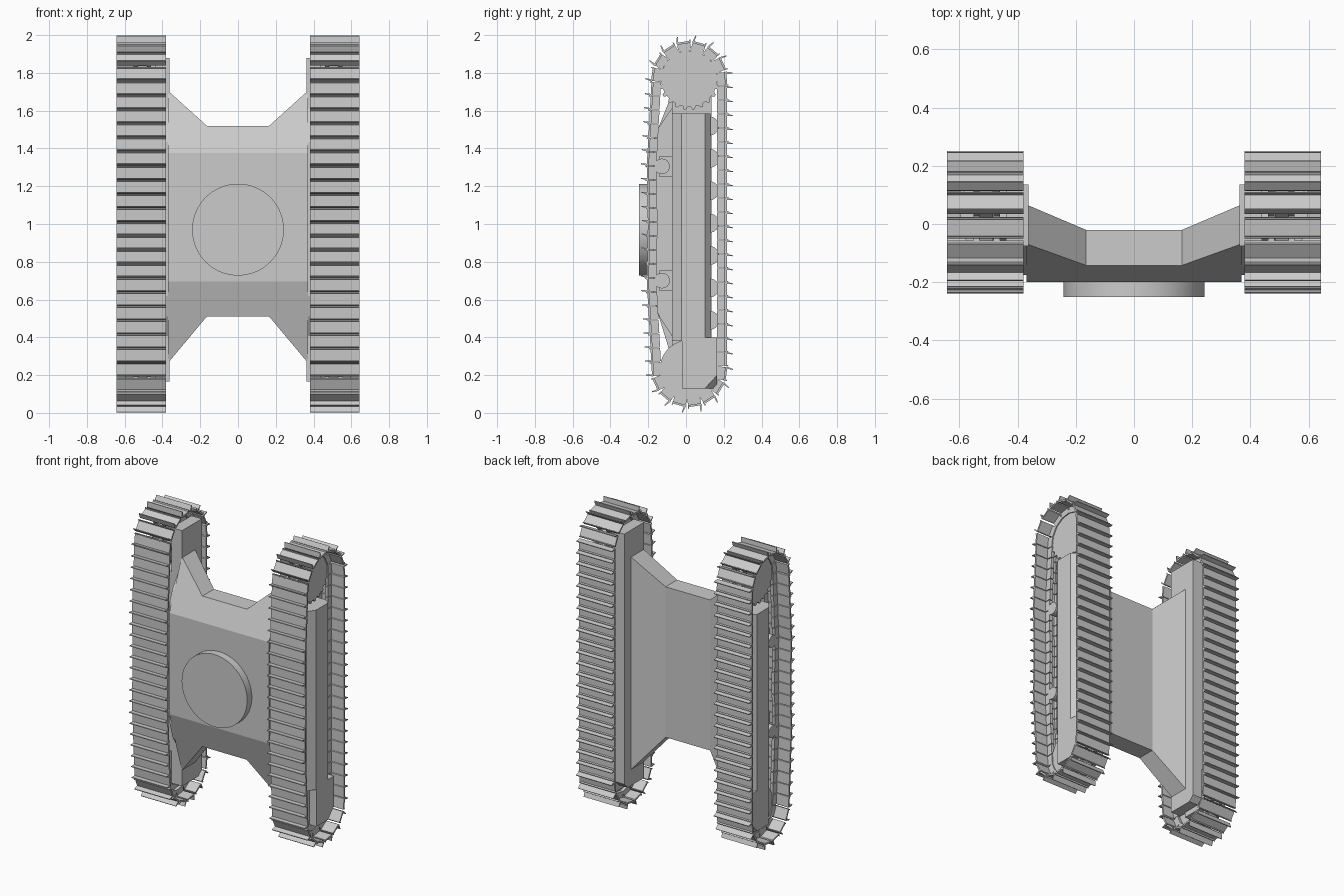
import bpy, bmesh, math
from mathutils import Vector

if "Cube" in bpy.data.objects:
    bpy.data.objects.remove(bpy.data.objects["Cube"])

grey = bpy.data.materials.new("plain grey")
grey.diffuse_color = (0.6, 0.6, 0.6, 1)
grey.use_nodes = True
grey.node_tree.nodes["Principled BSDF"].inputs["Base Color"].default_value = grey.diffuse_color

CY, Z_TOP, Z_BOT = 0.017, 1.768, 0.232   # wheel centres
R_PITCH = 0.172                          # chain pitch radius
SHOES = 56


def finish(name, bm, mirror=True, smooth=False):
    bmesh.ops.recalc_face_normals(bm, faces=bm.faces)
    me = bpy.data.meshes.new(name)
    bm.to_mesh(me)
    bm.free()
    me.materials.append(grey)
    ob = bpy.data.objects.new(name, me)
    bpy.context.collection.objects.link(ob)
    if mirror:
        m = ob.modifiers.new("other side", 'MIRROR')
        m.use_mirror_merge = False
    if smooth:
        bpy.ops.object.select_all(action='DESELECT')
        ob.select_set(True)
        bpy.context.view_layer.objects.active = ob
        bpy.ops.object.shade_smooth_by_angle(angle=math.radians(35))
    return ob


def loft(bm, a, b):
    """Closed solid between two matching outlines."""
    va = [bm.verts.new(p) for p in a]
    vb = [bm.verts.new(p) for p in b]
    bm.faces.new(va)
    bm.faces.new(vb)
    n = len(va)
    for i in range(n):
        j = (i + 1) % n
        bm.faces.new((va[i], va[j], vb[j], vb[i]))


def prism_x(bm, yz, x0, x1):
    loft(bm, [(x0, y, z) for y, z in yz], [(x1, y, z) for y, z in yz])


def prism_z(bm, xy, z0, z1):
    loft(bm, [(x, y, z0) for x, y in xy], [(x, y, z1) for x, y in xy])


def circle(cy, cz, r, n=32):
    return [(cy + r * math.cos(2 * math.pi * i / n),
             cz + r * math.sin(2 * math.pi * i / n)) for i in range(n)]


def box_yz(y0, y1, z0, z1):
    return [(y0, z0), (y1, z0), (y1, z1), (y0, z1)]


# Centre body: sloped front ends, waisted outline, back wings swept rearward
def front_y(z):
    if z > 1.375:
        return -0.2 + (z - 1.375) * 0.4
    if z < 0.695:
        return -0.2 + (0.695 - z) * 0.306
    return -0.2


bm = bmesh.new()
rings = []
for x, zb, zt, back in ((-0.37, 0.265, 1.705, 0.067), (-0.165, 0.51, 1.52, -0.02),
                        (0.165, 0.51, 1.52, -0.02), (0.37, 0.265, 1.705, 0.067)):
    ring = [(x, front_y(z), z) for z in (zb, 0.695, 1.375, zt)]
    ring += [(x, back, zt), (x, back, zb)]
    rings.append([bm.verts.new(p) for p in ring])
for a, b in zip(rings, rings[1:]):
    for i in range(6):
        j = (i + 1) % 6
        bm.faces.new((a[i], a[j], b[j], b[i]))
bm.faces.new(rings[0])
bm.faces.new(rings[-1])
finish("centre_body", bm, mirror=False)

# Slewing ring
bm = bmesh.new()
ring = circle(0, 0.97, 0.243, 64)
loft(bm, [(x, -0.25, z) for x, z in ring], [(x, -0.195, z) for x, z in ring])
finish("slewing_ring", bm, mirror=False, smooth=True)

# Track frame: long inner beam and chamfered outer beam
bm = bmesh.new()
prism_x(bm, [(-0.075, 0.165), (0.1, 0.165), (0.135, 0.2), (0.135, 1.88), (-0.075, 1.88)],
        0.363, 0.44)
finish("inner_beam", bm)
bm = bmesh.new()
prism_z(bm, [(0.43, -0.075), (0.563, -0.075), (0.598, -0.025), (0.598, 0.1),
             (0.565, 0.13), (0.43, 0.13)], 0.38, 1.585)
finish("outer_beam", bm)

# Deep idler end of the frame with one corner cut off
bm = bmesh.new()
prism_x(bm, box_yz(-0.022, 0.165, 0.13, 0.4), 0.43, 0.598)
p = Vector((0.598, 0.1, 0.13))
normal = (Vector((0.598, 0.165, 0.2)) - p).cross(Vector((0.53, 0.165, 0.13)) - p)
if normal.x < 0:
    normal.negate()
cut = bmesh.ops.bisect_plane(bm, geom=bm.verts[:] + bm.edges[:] + bm.faces[:],
                             plane_co=p, plane_no=normal, clear_outer=True)
bmesh.ops.contextual_create(
    bm, geom=[g for g in cut["geom_cut"] if isinstance(g, bmesh.types.BMEdge)])
finish("idler_guard", bm)

# Flange between body and frame
bm = bmesh.new()
prism_x(bm, [(-0.07, 0.4), (-0.142, 0.51), (-0.175, 0.62), (-0.175, 1.435),
             (-0.146, 1.51), (-0.07, 1.62)], 0.366, 0.385)
finish("side_flange", bm)

# Toothed drive sprocket
teeth = 22
outline = []
for i in range(teeth):
    for f, r in ((-0.32, 0.148), (-0.12, 0.164), (0.12, 0.164), (0.32, 0.148)):
        a = 2 * math.pi * (i + f) / teeth
        outline.append((CY + r * math.cos(a), Z_TOP + r * math.sin(a)))
bm = bmesh.new()
prism_x(bm, outline, 0.485, 0.545)
prism_x(bm, circle(CY, Z_TOP, 0.08, 32), 0.43, 0.49)
finish("drive_sprocket", bm)

# Front idler
bm = bmesh.new()
prism_x(bm, circle(CY, Z_BOT, 0.155, 48), 0.48, 0.545)
finish("idler_wheel", bm, smooth=True)

# Lower rollers, upper carrier rollers and their brackets
bm = bmesh.new()
for i in range(7):
    prism_x(bm, circle(0.125, 0.49 + i * 0.1715, 0.05, 24), 0.47, 0.54)
finish("lower_rollers", bm, smooth=True)
bm = bmesh.new()
for z in (0.7, 1.305):
    prism_x(bm, circle(-0.127, z, 0.041, 24), 0.42, 0.555)
finish("carrier_rollers", bm, smooth=True)
bm = bmesh.new()
for z in (0.7, 1.305):
    prism_x(bm, box_yz(-0.14, -0.07, z - 0.055, z + 0.055), 0.366, 0.43)
finish("roller_brackets", bm)

# Track path: arcs round both wheels, lifted over the carrier rollers
path = []
for i in range(33):
    a = math.pi * i / 32
    path.append(Vector((CY + R_PITCH * math.cos(a), Z_TOP + R_PITCH * math.sin(a))))
path += [Vector(q) for q in ((-0.18, 1.32), (-0.175, 1.0), (-0.18, 0.69))]
for i in range(33):
    a = math.pi + math.pi * i / 32
    path.append(Vector((CY + R_PITCH * math.cos(a), Z_BOT + R_PITCH * math.sin(a))))
path.append(path[0].copy())
lengths = [(b - a).length for a, b in zip(path, path[1:])]
total = sum(lengths)
pitch = total / SHOES


def at(d):
    d %= total
    for a, b, l in zip(path, path[1:], lengths):
        if d <= l:
            return a.lerp(b, d / l)
        d -= l
    return path[-1]


# Cross-sections as (along, outward) pairs
h = pitch / 2
shoe = [(-h * 0.97, 0.016), (h * 0.9, 0.016), (h * 1.02, 0.024), (h * 0.82, 0.059),
        (h * 0.68, 0.058), (h * 0.74, 0.027), (-h * 0.8, 0.027), (-h * 0.9, 0.036),
        (-h * 1.02, 0.034)]
link = [(-h * 0.93, -0.024), (h * 0.93, -0.024), (h * 0.93, 0.017), (-h * 0.93, 0.017)]
shoes, links = bmesh.new(), bmesh.new()
for i in range(SHOES):
    a, b = at((i - 0.5) * pitch), at((i + 0.5) * pitch)
    mid = at(i * pitch)
    t = (b - a).normalized()
    n = Vector((t.y, -t.x))

    def place(profile):
        return [tuple(mid + t * u + n * v) for u, v in profile]
    prism_x(shoes, place(shoe), 0.38, 0.642)
    for x in (0.46, 0.53):
        prism_x(links, place(link), x, x + 0.022)
finish("track_shoes", shoes)
finish("track_links", links)
